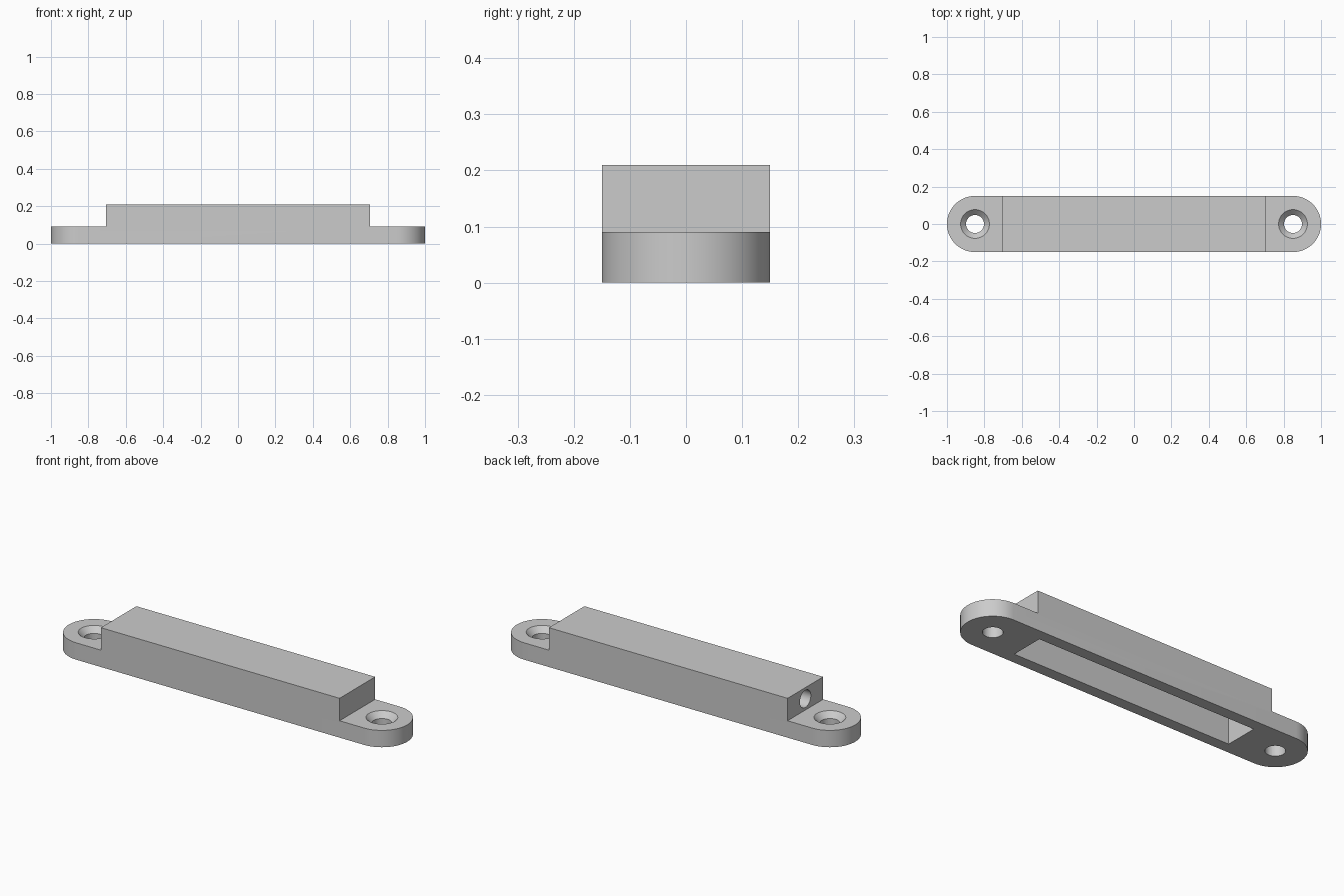
import bpy, bmesh, math
from mathutils import Matrix, Vector

old = bpy.data.objects.get("Cube")
if old:
    bpy.data.objects.remove(old, do_unlink=True)

HALF_W, END_X, STEP_X = 0.15, 0.85, 0.705
BASE_Z, TOP_Z, WALL = 0.09, 0.21, 0.06

grey = bpy.data.materials.new("light_grey")
grey.use_nodes = True
colour = (0.6, 0.6, 0.6, 1)
grey.diffuse_color = colour
grey.node_tree.nodes["Principled BSDF"].inputs["Base Color"].default_value = colour


def make_object(name, bm):
    bmesh.ops.recalc_face_normals(bm, faces=bm.faces)
    mesh = bpy.data.meshes.new(name)
    bm.to_mesh(mesh)
    bm.free()
    mesh.materials.append(grey)
    obj = bpy.data.objects.new(name, mesh)
    bpy.context.collection.objects.link(obj)
    return obj


def box(name, low, high):
    low, high = Vector(low), Vector(high)
    bm = bmesh.new()
    bmesh.ops.create_cube(bm, size=1, matrix=Matrix.Translation((low + high) / 2)
                          @ Matrix.Diagonal((*(high - low), 1)))
    return make_object(name, bm)


def cone(name, r_low, r_high, height, centre, turn=Matrix()):
    bm = bmesh.new()
    bmesh.ops.create_cone(bm, cap_ends=True, segments=48, radius1=r_low, radius2=r_high,
                          depth=height, matrix=Matrix.Translation(centre) @ turn)
    return make_object(name, bm)


def cut(target, cutter):
    cutter.hide_render = True
    mod = target.modifiers.new("cut", "BOOLEAN")
    mod.operation, mod.solver, mod.object = "DIFFERENCE", "EXACT", cutter
    bpy.context.view_layer.objects.active = target
    bpy.ops.object.modifier_apply(modifier=mod.name)
    bpy.data.objects.remove(cutter, do_unlink=True)


# Housing blank: a rounded-end slab at full height
STEPS = 32
outline = []
for side in (1, -1):
    for i in range(STEPS + 1):
        a = math.pi * (i / STEPS - 0.5)
        outline.append((side * (END_X + HALF_W * math.cos(a)), side * HALF_W * math.sin(a), 0))
bm = bmesh.new()
face = bm.faces.new([bm.verts.new(p) for p in outline])
grown = bmesh.ops.extrude_face_region(bm, geom=[face])
bmesh.ops.translate(bm, vec=(0, 0, TOP_Z),
                    verts=[v for v in grown["geom"] if isinstance(v, bmesh.types.BMVert)])
housing = make_object("sensor_housing", bm)

# Lowered mounting tabs with countersunk screw holes
SINK = 0.03
for side in (1, -1):
    xs = sorted((side * STEP_X, side * 1.2))
    cut(housing, box("tab_step", (xs[0], -0.3, BASE_Z), (xs[1], 0.3, 0.4)))
    x = side * END_X
    cut(housing, cone("screw_hole", 0.048, 0.048, 0.4, (x, 0, 0)))
    # The cone runs past the tab surface at the same slope
    cut(housing, cone("countersink", 0.047, 0.047 + 2 * SINK, 2 * SINK, (x, 0, BASE_Z)))

# Open pocket underneath
px, py = STEP_X - WALL, HALF_W - WALL
cut(housing, box("pocket", (-px, -py, -0.1), (px, py, TOP_Z - WALL)))

# Cable hole through one end wall
cut(housing, cone("cable_hole", 0.046, 0.046, 0.12, (-STEP_X + 0.005, 0, 0.15),
                  Matrix.Rotation(math.pi / 2, 4, "Y")))

# Smooth curves, sharp edges
bpy.ops.object.select_all(action="DESELECT")
housing.select_set(True)
bpy.context.view_layer.objects.active = housing
bpy.ops.object.shade_smooth_by_angle(angle=math.radians(30))
